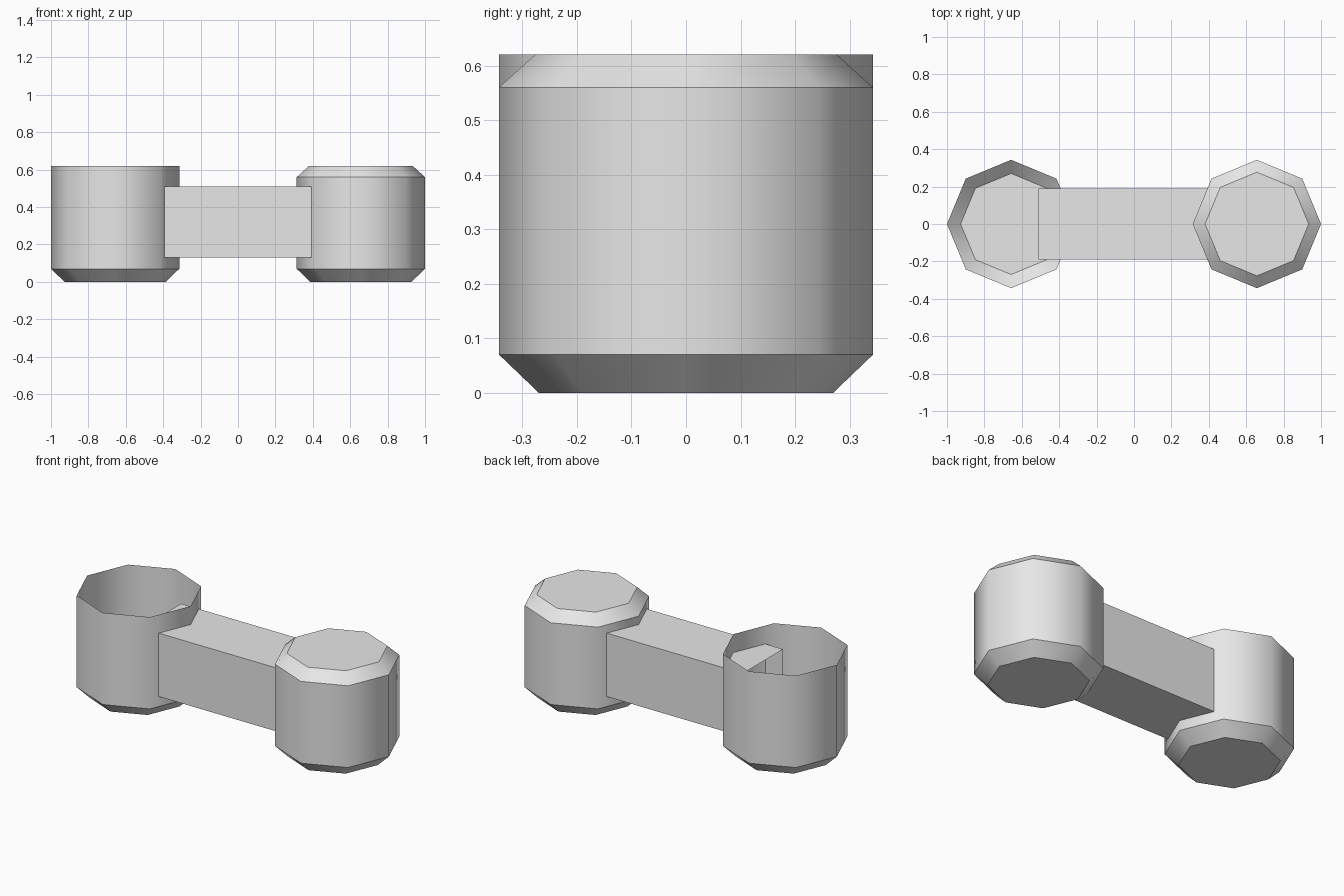
import bpy, bmesh, math

cube = bpy.data.objects.get("Cube")
if cube:
    bpy.data.objects.remove(cube, do_unlink=True)

grey = bpy.data.materials.new("plain_grey")
grey.use_nodes = True
grey.diffuse_color = (0.8, 0.8, 0.8, 1)
grey.node_tree.nodes["Principled BSDF"].inputs["Base Color"].default_value = (0.8, 0.8, 0.8, 1)

SIDES = 8


def finish(name, bm):
    mesh = bpy.data.meshes.new(name)
    bm.to_mesh(mesh)
    bm.free()
    mesh.materials.append(grey)
    obj = bpy.data.objects.new(name, mesh)
    bpy.context.collection.objects.link(obj)
    return obj


def drum(name, x, profile, closed_top):
    """Octagonal drum from (radius, height) rings, smooth around and creased at each ring."""
    bm = bmesh.new()
    rings = []
    for r, z in profile:
        angles = [math.tau * i / SIDES for i in range(SIDES)]
        rings.append([bm.verts.new((x + r * math.cos(a), r * math.sin(a), z)) for a in angles])
    bm.faces.new(rings[0][::-1])
    if closed_top:
        bm.faces.new(rings[-1])
    for low, high in zip(rings, rings[1:]):
        for i in range(SIDES):
            j = (i + 1) % SIDES
            face = bm.faces.new((low[i], low[j], high[j], high[i]))
            face.smooth = True
    for edge in bm.edges:
        a, b = edge.verts
        edge.smooth = abs(a.co.z - b.co.z) > 0.001
    return finish(name, bm)


# End drums: one open at the top, one capped with a bevel
base = [(0.27, 0), (0.343, 0.07)]
drum("open_drum", -0.657, base + [(0.343, 0.62)], False)
drum("capped_drum", 0.657, base + [(0.343, 0.56), (0.277, 0.62)], True)

# Connecting bar: a square sleeve with open ends
bm = bmesh.new()
bmesh.ops.create_cube(bm, size=1)
for v in bm.verts:
    v.co.x *= 1.02
    v.co.y *= 0.38
    v.co.z = 0.32 + v.co.z * 0.38
bm.normal_update()
ends = [f for f in bm.faces if abs(f.normal.x) > 0.9]
bmesh.ops.delete(bm, geom=ends, context='FACES_ONLY')
finish("connecting_bar", bm)
